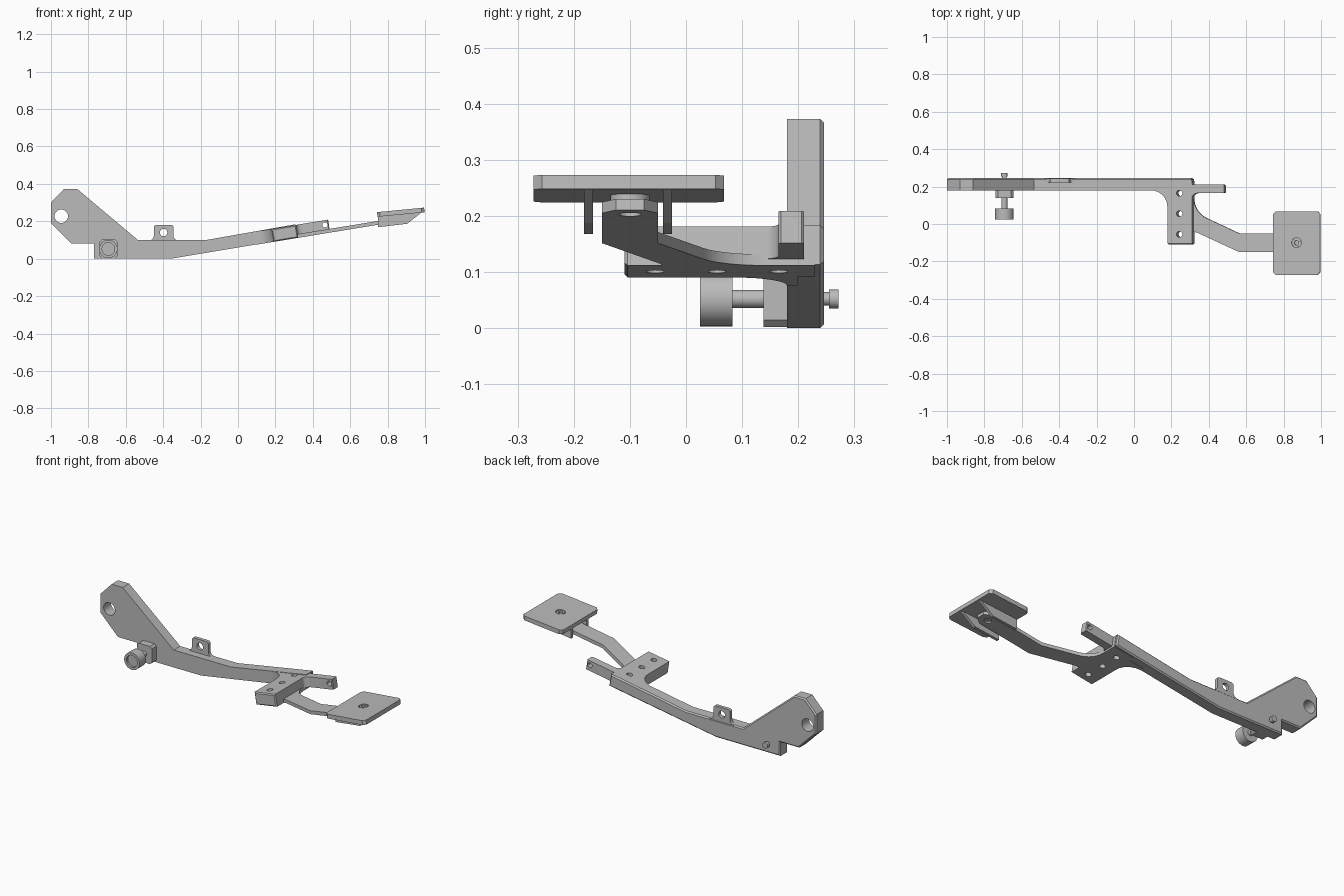
import bpy, bmesh, math
from mathutils import Matrix, Vector

cube = bpy.data.objects.get("Cube")
if cube:
    bpy.data.objects.remove(cube, do_unlink=True)

grey = bpy.data.materials.new("plain_grey")
grey.use_nodes = True
GREY = (0.5, 0.5, 0.5, 1)
grey.diffuse_color = GREY
grey.node_tree.nodes["Principled BSDF"].inputs["Base Color"].default_value = GREY


def tilt(angle, x, z):
    """Frame that rises towards +x, turning about the point x, z."""
    turn = Matrix.Rotation(-math.radians(angle), 4, 'Y')
    return Matrix.Translation((x, 0, z)) @ turn @ Matrix.Translation((-x, 0, -z))


FLAT = Matrix.Identity(4)
ARM = tilt(9.3, 0.19, 0.09)
PAD = tilt(5.5, 0.87, 0.248)


def finish(name, bm, frame):
    bmesh.ops.transform(bm, matrix=frame, verts=bm.verts)
    bmesh.ops.recalc_face_normals(bm, faces=bm.faces)
    mesh = bpy.data.meshes.new(name)
    bm.to_mesh(mesh)
    bm.free()
    mesh.materials.append(grey)
    obj = bpy.data.objects.new(name, mesh)
    bpy.context.collection.objects.link(obj)
    return obj


def prism(name, outline, lo, hi, axis='Z', frame=FLAT, bevel=0, rule=None):
    """Extrude an outline: x, y along Z or x, z along Y; bevel edges by a rule."""
    bm = bmesh.new()
    place = (lambda a, b, d: (a, b, d)) if axis == 'Z' else (lambda a, b, d: (a, d, b))
    face = bm.faces.new([bm.verts.new(place(a, b, lo)) for a, b in outline])
    grown = bmesh.ops.extrude_face_region(bm, geom=[face])["geom"]
    step = Vector(place(0, 0, hi - lo))
    bmesh.ops.translate(bm, vec=step, verts=[g for g in grown if isinstance(g, bmesh.types.BMVert)])
    bmesh.ops.recalc_face_normals(bm, faces=bm.faces)
    if bevel:
        edges = [e for e in bm.edges if rule is None or all(rule(v.co) for v in e.verts)]
        bmesh.ops.bevel(bm, geom=edges, offset=bevel, segments=1, affect='EDGES')
    return finish(name, bm, frame)


def rod(name, x, across, r, lo, hi, axis='Y', frame=FLAT):
    """Cylinder along Y at x, z or along Z at x, y."""
    bm = bmesh.new()
    mid = (lo + hi) / 2
    if axis == 'Y':
        place = Matrix.Translation((x, mid, across)) @ Matrix.Rotation(math.pi / 2, 4, 'X')
    else:
        place = Matrix.Translation((x, across, mid))
    bmesh.ops.create_cone(bm, cap_ends=True, segments=32, radius1=r, radius2=r,
                          depth=hi - lo, matrix=place)
    return finish(name, bm, frame)


def drill(obj, *hole):
    """Cut a round hole, then drop the cutter."""
    cutter = rod("cutter", *hole)
    cutter.hide_render = True
    mod = obj.modifiers.new("hole", 'BOOLEAN')
    mod.operation, mod.solver, mod.object = 'DIFFERENCE', 'EXACT', cutter
    bpy.context.view_layer.objects.active = obj
    bpy.ops.object.modifier_apply(modifier=mod.name)
    bpy.data.objects.remove(cutter, do_unlink=True)


def rect(x0, x1, y0, y1, cut=0):
    """Rectangle with optional cut corners."""
    if not cut:
        return [(x0, y0), (x1, y0), (x1, y1), (x0, y1)]
    return [(x0 + cut, y0), (x1 - cut, y0), (x1, y0 + cut), (x1, y1 - cut),
            (x1 - cut, y1), (x0 + cut, y1), (x0, y1 - cut), (x0, y0 + cut)]


def arc(x, y, r, start, end, steps=8):
    angles = [math.radians(start + (end - start) * i / steps) for i in range(steps + 1)]
    return [(x + r * math.cos(a), y + r * math.sin(a)) for a in angles]


# Long side beam with raised head and chamfered back edges
beam = prism("side_beam", [
    (-1, 0.30), (-0.93, 0.373), (-0.86, 0.373), (-0.535, 0.10), (-0.17, 0.10),
    (0.308, 0.184), (0.32, 0.113), (-0.36, 0), (-0.77, 0), (-0.77, 0.08),
    (-0.89, 0.08), (-1, 0.19)], 0.18, 0.246, 'Y',
    bevel=0.007, rule=lambda c: c.y > 0.24)
drill(beam, -0.945, 0.227, 0.036, 0.1, 0.3)

# Upright tab with flared foot
tab = prism("upright_tab", [(-0.48, 0.09)] + arc(-0.475, 0.123, 0.025, -90, 0, 5)
            + arc(-0.437, 0.167, 0.013, 180, 90, 4) + arc(-0.358, 0.167, 0.013, 90, 0, 4)
            + arc(-0.32, 0.123, 0.025, 180, 270, 5) + [(-0.315, 0.09)], 0.223, 0.243, 'Y')
drill(tab, -0.398, 0.14, 0.02, 0.2, 0.3)

# Cross block, blended into the beam, with three holes
block = prism("cross_block", [(0.10, 0.20)] + arc(0.10, 0.09, 0.09, 90, 0)
              + [(0.19, -0.11), (0.324, -0.11), (0.324, 0.23), (0.20, 0.23), (0.20, 0.20)],
              0.09, 0.16, frame=ARM, bevel=0.006, rule=lambda c: c.y < -0.1)
for y in (0.165, 0.055, -0.055):
    drill(block, 0.255, y, 0.016, 0, 0.3, 'Z', ARM)

# Short finger beside the beam end
finger = prism("end_finger", [(0.30, 0.135), (0.322, 0.135)] + arc(0.352, 0.135, 0.03, 180, 90, 5)
               + rect(0.36, 0.497, 0.165, 0.21, 0.004)[1:5] + [(0.30, 0.21)],
               0.102, 0.16, frame=ARM)
drill(finger, 0.465, 0.18, 0.014, 0.1, 0.3)

# Thin cranked lever running out under the pad
lever = prism("cranked_lever", [(0.30, 0.165), (0.324, 0.165)] + arc(0.444, 0.14, 0.12, 180, 245)
              + [(0.57, -0.05), (0.90, -0.05), (0.935, -0.075), (0.935, -0.125),
                 (0.90, -0.15), (0.57, -0.15), (0.34, -0.045), (0.30, -0.04)],
              0.09, 0.11, frame=ARM)
drill(lever, 0.885, -0.10, 0.02, 0, 0.3, 'Z', ARM)

# Pivot washer and spacer
rod("pivot_washer", 0.87, -0.10, 0.05, 0.21, 0.218, 'Z', PAD)
rod("pivot_spacer", 0.87, -0.10, 0.035, 0.214, 0.24, 'Z', PAD)

# Foot pad with recessed pivot hole
pad = prism("foot_pad", rect(0.744, 0.997, -0.272, 0.068, 0.015), 0.236, 0.261, frame=PAD)
drill(pad, 0.87, -0.10, 0.026, 0.253, 0.3, 'Z', PAD)
drill(pad, 0.87, -0.10, 0.012, 0.2, 0.3, 'Z', PAD)
rim = rod("pad_bushing", 0.87, -0.10, 0.021, 0.245, 0.260, 'Z', PAD)
drill(rim, 0.87, -0.10, 0.012, 0.2, 0.3, 'Z', PAD)

# Tapered ribs under the pad
for side, y in (("right", -0.182), ("left", -0.041)):
    prism(side + "_pad_rib", [(0.748, 0.232), (0.748, 0.168), (0.905, 0.187),
                              (0.985, 0.250)], y, y + 0.016, 'Y')

# Thumb screw: boss, shaft, knob and rear stub
prism("screw_boss", rect(-0.74, -0.645, 0.002, 0.104, 0.012), 0.138, 0.185, 'Y')
rod("screw_shaft", -0.693, 0.052, 0.016, 0.07, 0.15)
knob = rod("screw_knob", -0.693, 0.052, 0.049, 0.025, 0.083)
drill(knob, -0.693, 0.052, 0.034, 0, 0.037)
rod("rear_stub_neck", -0.693, 0.052, 0.012, 0.23, 0.26)
rod("rear_stub_head", -0.693, 0.052, 0.017, 0.255, 0.272)

# Smooth the round surfaces, keep hard edges
bpy.ops.object.select_all(action='DESELECT')
for obj in bpy.context.scene.objects:
    if obj.type == 'MESH' and grey.name in obj.data.materials:
        obj.select_set(True)
        bpy.context.view_layer.objects.active = obj
bpy.ops.object.shade_smooth_by_angle(angle=math.radians(25))
